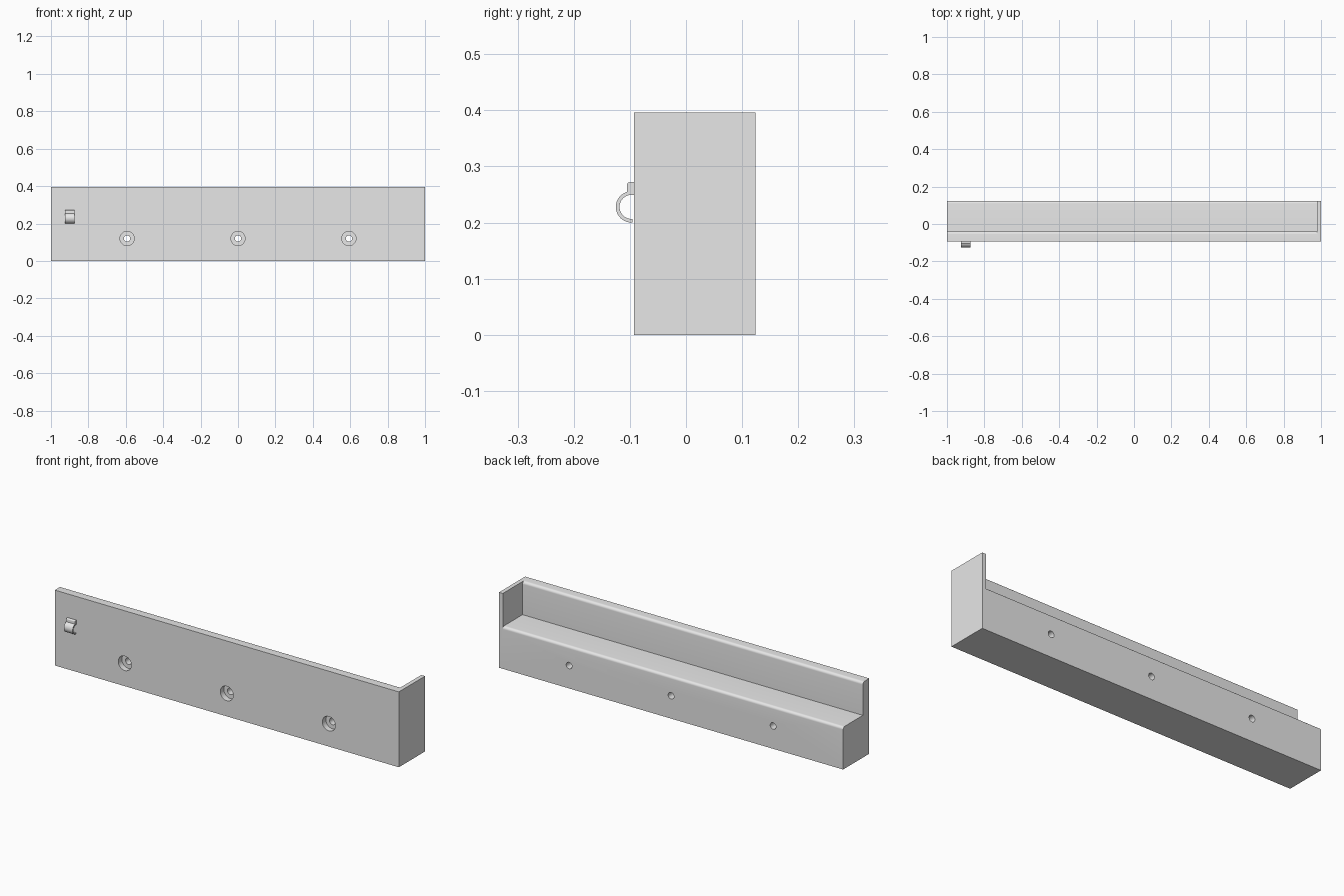
import bpy
import bmesh
from math import cos, sin, radians, pi
from mathutils import Matrix

if "Cube" in bpy.data.objects:
    bpy.data.objects.remove(bpy.data.objects["Cube"])

FRONT, BACK, HEIGHT = -0.093, 0.124, 0.396
WALL_BACK, LEDGE, PLATE_INNER = -0.04, 0.222, 0.978
ROUND = 0.014

grey = bpy.data.materials.new("light grey")
grey.use_nodes = True
grey.diffuse_color = (0.8, 0.8, 0.8, 1)
grey.node_tree.nodes["Principled BSDF"].inputs["Base Color"].default_value = (0.8, 0.8, 0.8, 1)


def finish(name, bm):
    bmesh.ops.recalc_face_normals(bm, faces=bm.faces)
    mesh = bpy.data.meshes.new(name)
    bm.to_mesh(mesh)
    bm.free()
    mesh.materials.append(grey)
    obj = bpy.data.objects.new(name, mesh)
    bpy.context.collection.objects.link(obj)
    return obj


def arc(cy, cz, r, start, end, steps):
    angles = [radians(start + (end - start) * i / steps) for i in range(steps + 1)]
    return [(cy + r * cos(a), cz + r * sin(a)) for a in angles]


def prism(name, outline, x0, x1):
    """Extrude a (y, z) outline along x."""
    bm = bmesh.new()
    face = bm.faces.new([bm.verts.new((x0, y, z)) for y, z in outline])
    grown = bmesh.ops.extrude_face_region(bm, geom=[face])["geom"]
    moved = [v for v in grown if isinstance(v, bmesh.types.BMVert)]
    bmesh.ops.translate(bm, verts=moved, vec=(x1 - x0, 0, 0))
    return finish(name, bm)


def rod(name, x, z, radius, y0, y1):
    """Cylinder lying along y."""
    bm = bmesh.new()
    place = Matrix.Translation((x, (y0 + y1) / 2, z)) @ Matrix.Rotation(pi / 2, 4, "X")
    bmesh.ops.create_cone(bm, cap_ends=True, segments=40, radius1=radius,
                          radius2=radius, depth=y1 - y0, matrix=place)
    return finish(name, bm)


def cut(target, cutter):
    cutter.hide_render = True
    cutter.hide_set(True)
    mod = target.modifiers.new(cutter.name, "BOOLEAN")
    mod.operation = "DIFFERENCE"
    mod.solver = "EXACT"
    mod.object = cutter
    bpy.context.view_layer.objects.active = target
    bpy.ops.object.modifier_apply(modifier=mod.name)
    bpy.data.objects.remove(cutter)


def smooth(obj):
    bpy.ops.object.select_all(action="DESELECT")
    obj.select_set(True)
    bpy.context.view_layer.objects.active = obj
    bpy.ops.object.shade_smooth_by_angle(angle=radians(35))


# Solid block, later cut into wall, ledge and end plate
rail = prism("shelf_rail", [(FRONT, 0), (BACK, 0), (BACK, HEIGHT), (FRONT, HEIGHT)], -1, 1)

# Open space above the ledge, with rounded rear edges on wall and ledge
space = arc(WALL_BACK - ROUND, HEIGHT - ROUND, ROUND, 90, 0, 8)
space += [(WALL_BACK, LEDGE)]
space += arc(BACK - ROUND, LEDGE - ROUND, ROUND, 90, 0, 8)
space += [(0.2, LEDGE - ROUND), (0.2, 0.5), (WALL_BACK - ROUND, 0.5)]
cut(rail, prism("ledge_cutter", space, -1.1, PLATE_INNER))

# Counterbored screw holes
for x in (-0.593, 0, 0.593):
    cut(rail, rod("screw_hole_cutter", x, 0.12, 0.017, -0.2, 0.2))
    cut(rail, rod("counterbore_cutter", x, 0.12, 0.038, -0.2, FRONT + 0.03))
smooth(rail)

# Small curved clip with a mounting tab
cy, cz = -0.097, 0.228
clip_outline = arc(cy, cz, 0.028, 274, 107, 28)
clip_outline += arc(-0.1, 0.267, 0.005, 180, 90, 5)
clip_outline += [(FRONT + 0.001, 0.272), (FRONT + 0.001, cz + 0.0215)]
clip_outline += arc(cy, cz, 0.0215, 90, 274, 28)
clip = prism("front_clip", clip_outline, -0.925, -0.874)
smooth(clip)
